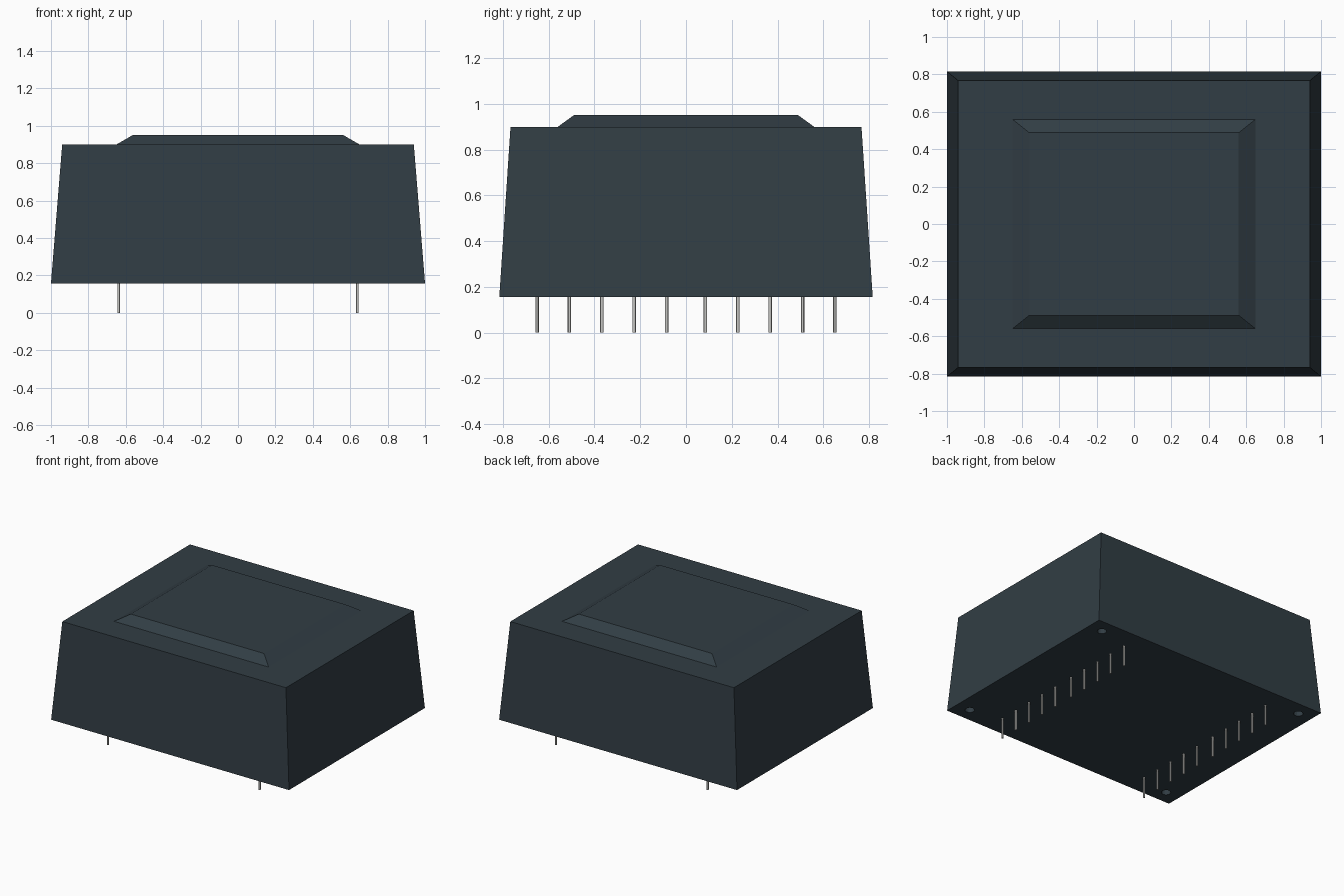
import bpy, bmesh

old = bpy.data.objects.get("Cube")
if old:
    bpy.data.objects.remove(old, do_unlink=True)


def material(name, rgb, metallic=0.0):
    m = bpy.data.materials.new(name)
    m.use_nodes = True
    color = (*rgb, 1.0)
    m.diffuse_color = color
    bsdf = m.node_tree.nodes["Principled BSDF"]
    bsdf.inputs["Base Color"].default_value = color
    bsdf.inputs["Metallic"].default_value = metallic
    bsdf.inputs["Roughness"].default_value = 0.6
    return m


def add_object(name, bm, mat):
    bmesh.ops.recalc_face_normals(bm, faces=bm.faces)
    mesh = bpy.data.meshes.new(name)
    bm.to_mesh(mesh)
    bm.free()
    mesh.materials.append(mat)
    obj = bpy.data.objects.new(name, mesh)
    bpy.context.collection.objects.link(obj)
    return obj


def rect_loft(rings):
    """Closed solid through stacked rectangles (half x, half y, z)."""
    bm = bmesh.new()
    loops = [[bm.verts.new((sx * hx, sy * hy, z))
              for sx, sy in ((-1, -1), (1, -1), (1, 1), (-1, 1))]
             for hx, hy, z in rings]
    for lo, hi in zip(loops, loops[1:]):
        for i in range(4):
            j = (i + 1) % 4
            bm.faces.new((lo[i], lo[j], hi[j], hi[i]))
    bm.faces.new(loops[0][::-1])
    bm.faces.new(loops[-1])
    return bm


def cylinder(bm, x, y, z0, z1, radius, sides):
    made = bmesh.ops.create_cone(bm, cap_ends=True, segments=sides, radius1=radius,
                                 radius2=radius, depth=z1 - z0)
    bmesh.ops.translate(bm, verts=made["verts"], vec=(x, y, (z0 + z1) / 2))


slate = material("dark slate plastic", (0.031, 0.047, 0.058))
metal = material("pale grey metal", (0.56, 0.56, 0.54))

BASE = 0.157

# Tapered housing with a shallow raised panel on top
housing = add_object("housing", rect_loft([
    (1.0, 0.816, BASE), (0.94, 0.767, 0.90),
    (0.65, 0.56, 0.90), (0.56, 0.488, 0.952)]), slate)

# Four round recesses near the corners of the underside
bm = bmesh.new()
for sx in (-1, 1):
    for sy in (-1, 1):
        cylinder(bm, sx * 0.885, sy * 0.71, BASE - 0.05, BASE + 0.04, 0.033, 16)
cutter = add_object("recess_cutter", bm, slate)
cutter.hide_render = True
mod = housing.modifiers.new("recesses", "BOOLEAN")
mod.operation = "DIFFERENCE"
mod.solver = "EXACT"
mod.object = cutter
bpy.context.view_layer.objects.active = housing
bpy.ops.object.modifier_apply(modifier=mod.name)
bpy.data.objects.remove(cutter, do_unlink=True)

# Two rows of ten pins, with a wider gap in the middle of each row
for side, x in (("left", 0.638), ("right", -0.638)):
    bm = bmesh.new()
    for i in range(5):
        for sy in (-1, 1):
            cylinder(bm, x, sy * (0.085 + i * 0.1415), 0.0, BASE + 0.01, 0.0075, 12)
    pins = add_object(side + "_pin_row", bm, metal)
    bpy.ops.object.select_all(action="DESELECT")
    pins.select_set(True)
    bpy.context.view_layer.objects.active = pins
    bpy.ops.object.shade_smooth_by_angle()
